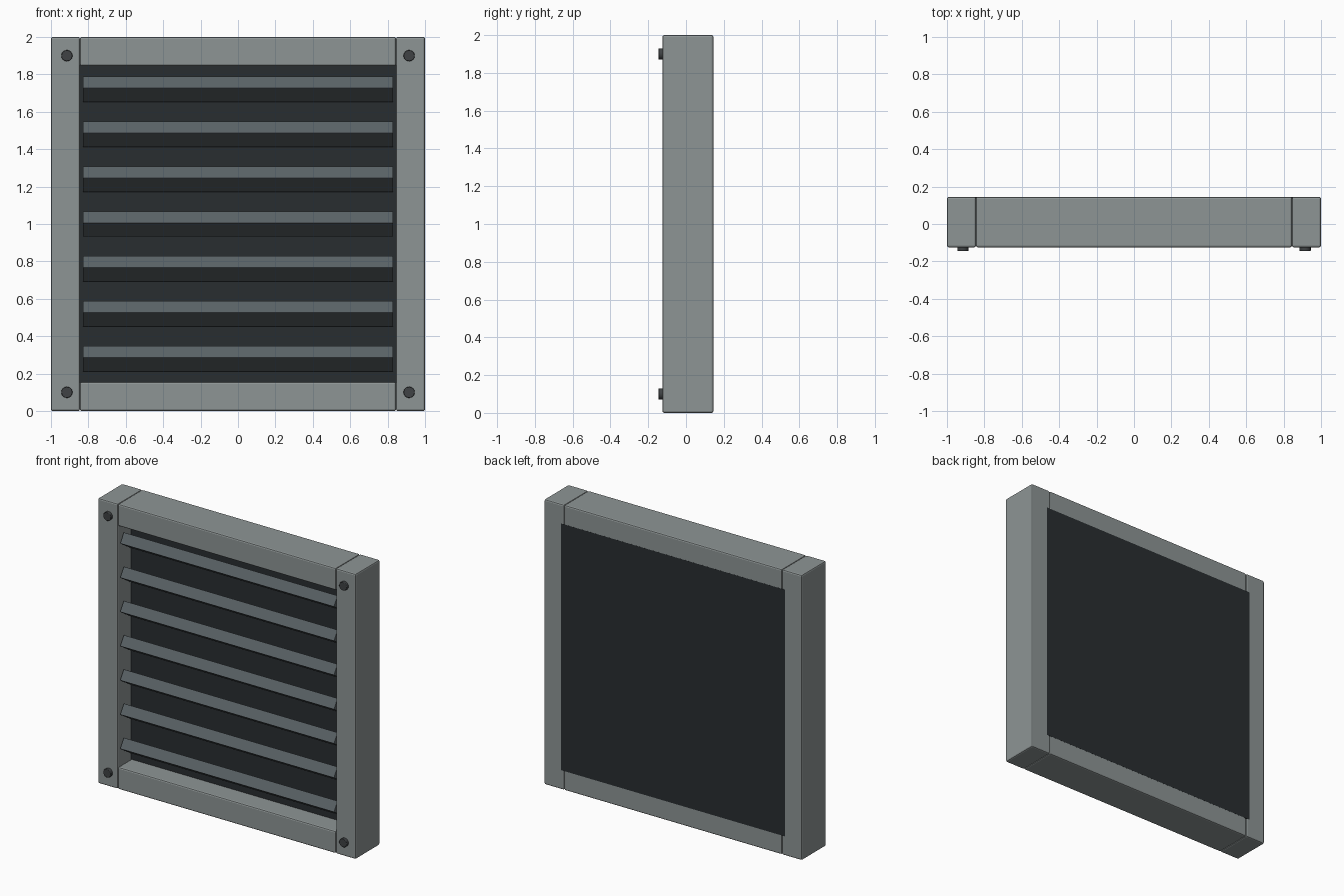
import bpy
from math import radians

if "Cube" in bpy.data.objects:
    bpy.data.objects.remove(bpy.data.objects["Cube"])


def material(name, rgb):
    m = bpy.data.materials.new(name)
    m.diffuse_color = (*rgb, 1)
    m.use_nodes = True
    m.node_tree.nodes["Principled BSDF"].inputs["Base Color"].default_value = m.diffuse_color
    return m


FRAME = material("frame_grey", (0.27, 0.30, 0.30))
SLAT = material("slat_grey", (0.10, 0.12, 0.13))
DARK = material("dark_backing", (0.022, 0.027, 0.03))
BOLT = material("bolt_dark", (0.05, 0.055, 0.058))


def finish(ob, name, mat, bevel):
    ob.name = name
    ob.data.materials.append(mat)
    if bevel:
        b = ob.modifiers.new("bevel", 'BEVEL')
        b.width = bevel
        b.segments = 2
    return ob


def box(name, centre, size, mat, bevel=0.0, tilt=0.0):
    bpy.ops.mesh.primitive_cube_add(size=1, location=centre)
    ob = bpy.context.object
    ob.scale = size
    bpy.ops.object.transform_apply(location=False, rotation=False, scale=True)
    ob.rotation_euler.x = tilt
    return finish(ob, name, mat, bevel)


Y0, Y1 = -0.125, 0.145          # frame front and back
YC, DEPTH = (Y0 + Y1) / 2, Y1 - Y0
W = 0.155                       # frame member width

# Frame: full-height stiles with rails between them
for side, s in (("left", -1), ("right", 1)):
    box(side + "_stile", (s * (1 - W / 2), YC, 1), (W, DEPTH, 2), FRAME, 0.01)
for end, z in (("bottom", W / 2), ("top", 2 - W / 2)):
    box(end + "_rail", (0, YC, z), (2 - 2 * W, DEPTH, W), FRAME, 0.01)

# Dark backing panel, flush with the back of the frame
box("backing_panel", (0, 0.083, 1), (1.74, 0.125, 1.73), DARK)

# Seven slats leaning down towards the back
for i in range(7):
    box(f"slat_{i + 1}", (0, -0.044, 0.28 + 0.24 * i), (1.66, 0.138, 0.075),
        SLAT, 0.003, radians(-33))

# Corner bolts
for x in (-0.915, 0.915):
    for z in (0.1, 1.9):
        bpy.ops.mesh.primitive_cylinder_add(vertices=16, radius=0.03, depth=0.05,
                                            location=(x, -0.12, z),
                                            rotation=(radians(90), 0, 0))
        finish(bpy.context.object, "corner_bolt", BOLT, 0.003)
        bpy.ops.object.shade_smooth_by_angle(angle=radians(30))
